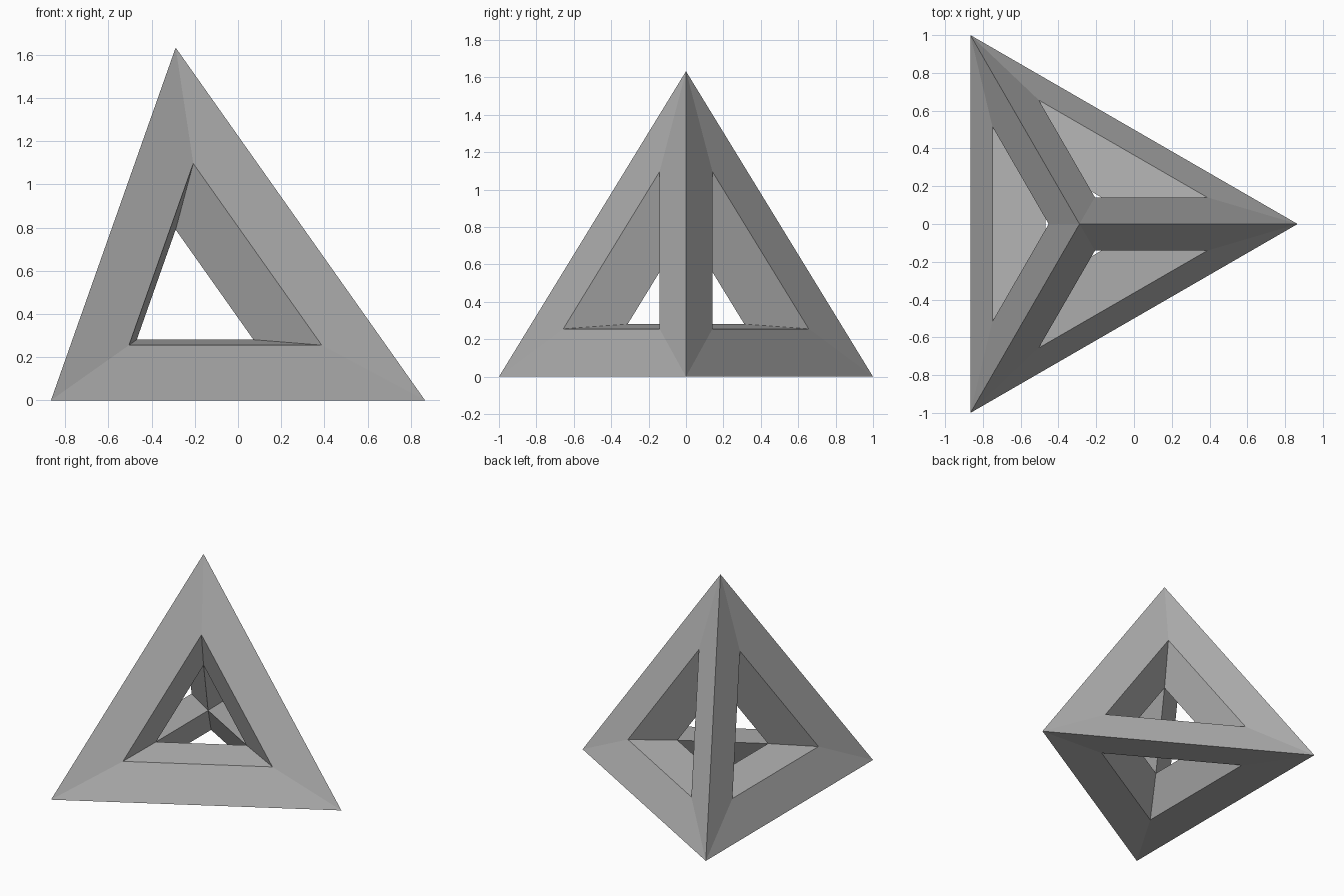
import bpy
import bmesh
from math import sqrt
from mathutils import Matrix, Vector

EDGE = 2.0
HEIGHT = EDGE * sqrt(2 / 3)
BASE_RADIUS = EDGE / sqrt(3)
BORDER = 0.28        # width of the face frames
DISH = 0.025         # how far each window rim sinks into its face
CORE_SCALE = 0.312   # hollow core relative to the outer solid

cube = bpy.data.objects.get("Cube")
if cube:
    bpy.data.objects.remove(cube, do_unlink=True)

# Single grey material
grey = bpy.data.materials.new("plain_grey")
grey.use_nodes = True
colour = (0.45, 0.45, 0.45, 1)
grey.diffuse_color = colour
grey.node_tree.nodes["Principled BSDF"].inputs["Base Color"].default_value = colour

# Solid regular tetrahedron with one corner towards +x
bm = bmesh.new()
corners = [Matrix.Rotation(i * 2 * 3.14159265 / 3, 3, "Z") @ Vector((BASE_RADIUS, 0, 0))
           for i in range(3)]
corners.append(Vector((0, 0, HEIGHT)))
bmesh.ops.convex_hull(bm, input=[bm.verts.new(c) for c in corners])
bmesh.ops.recalc_face_normals(bm, faces=bm.faces)

# Slightly dished window in every face
windows = list(bm.faces)
bmesh.ops.inset_individual(bm, faces=windows, thickness=BORDER, depth=-DISH,
                           use_even_offset=True)

# Tunnel from each window to the hollow core, then open it
centre = Vector((0, 0, HEIGHT / 4))
core = [centre.lerp(c, CORE_SCALE) for c in corners]
tunnels = bmesh.ops.extrude_discrete_faces(bm, faces=windows)["faces"]
for face in tunnels:
    for vert in face.verts:
        nearest = min(range(4), key=lambda i: (corners[i] - vert.co).length)
        vert.co = core[nearest]
bmesh.ops.delete(bm, geom=tunnels, context="FACES_ONLY")
bmesh.ops.remove_doubles(bm, verts=bm.verts, dist=0.0005)
bmesh.ops.recalc_face_normals(bm, faces=bm.faces)

# Centre the footprint on the origin
bmesh.ops.translate(bm, verts=bm.verts, vec=(-BASE_RADIUS / 4, 0, 0))

mesh = bpy.data.meshes.new("open_tetrahedron_frame")
bm.to_mesh(mesh)
bm.free()
mesh.materials.append(grey)
frame = bpy.data.objects.new("open_tetrahedron_frame", mesh)
bpy.context.collection.objects.link(frame)
